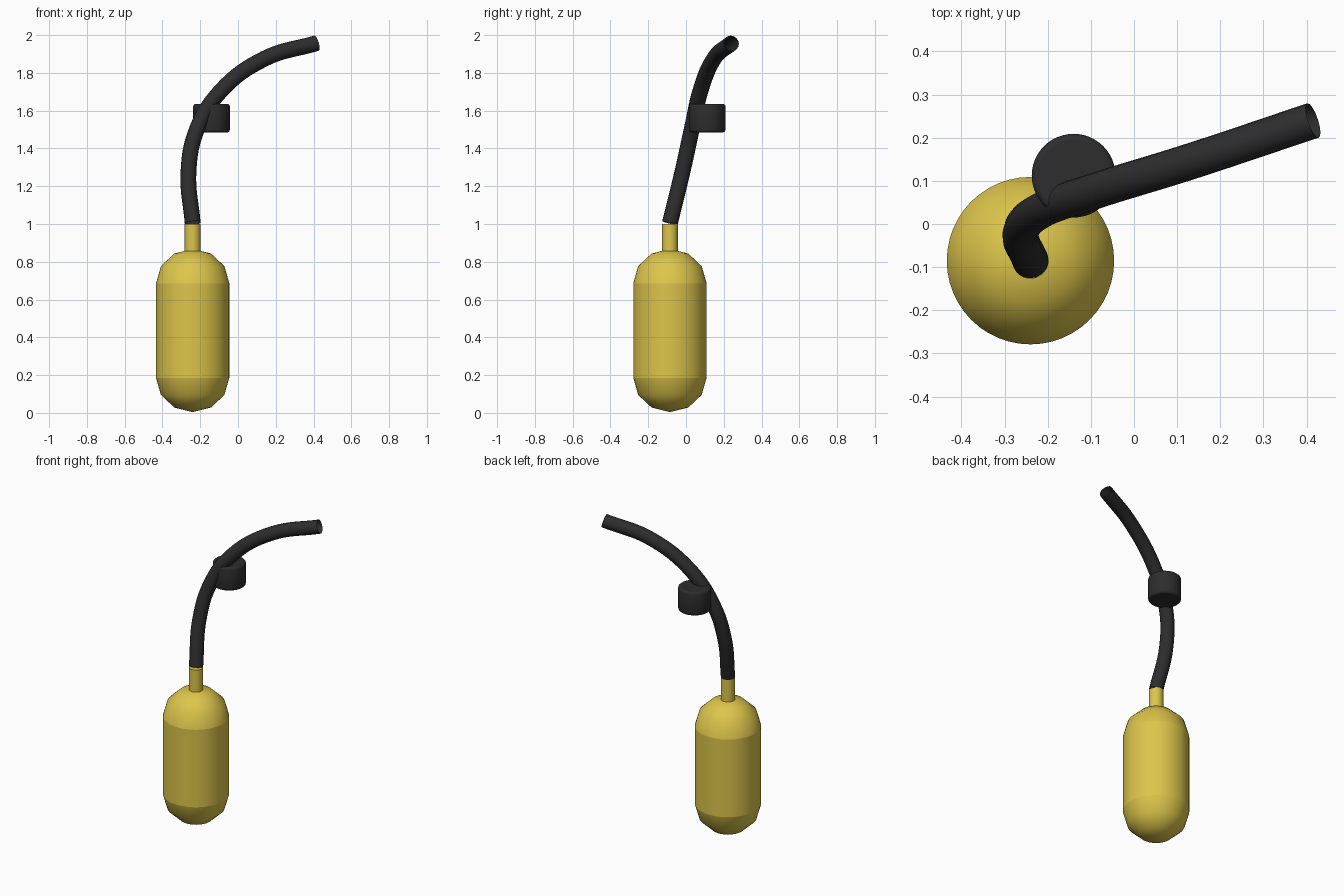
import bpy, bmesh, math

if "Cube" in bpy.data.objects:
    bpy.data.objects.remove(bpy.data.objects["Cube"])


def material(name, rgb):
    m = bpy.data.materials.new(name)
    m.use_nodes = True
    m.diffuse_color = (*rgb, 1)
    bsdf = m.node_tree.nodes["Principled BSDF"]
    bsdf.inputs["Base Color"].default_value = (*rgb, 1)
    bsdf.inputs["Roughness"].default_value = 0.6
    return m


yellow = material("yellow paint", (0.72, 0.56, 0.07))
black = material("black rubber", (0.026, 0.026, 0.026))


def lathe(name, profile, center, mat, creases=(), sides=48):
    """Spin a (radius, height) profile about a vertical axis."""
    bm = bmesh.new()
    verts = [bm.verts.new((r, 0, z)) for r, z in profile]
    edges = [bm.edges.new(pair) for pair in zip(verts, verts[1:])]
    bmesh.ops.spin(bm, geom=verts + edges, cent=(0, 0, 0), axis=(0, 0, 1),
                   angle=math.tau, steps=sides, use_merge=True)
    bmesh.ops.remove_doubles(bm, verts=bm.verts, dist=0.0005)
    bmesh.ops.recalc_face_normals(bm, faces=bm.faces)
    for f in bm.faces:
        f.smooth = True
    # Sharp rings at the chosen heights
    for e in bm.edges:
        za, zb = (v.co.z for v in e.verts)
        if abs(za - zb) < 1e-4 and any(abs(za - c) < 1e-3 for c in creases):
            e.smooth = False
    mesh = bpy.data.meshes.new(name)
    bm.to_mesh(mesh)
    bm.free()
    mesh.materials.append(mat)
    obj = bpy.data.objects.new(name, mesh)
    obj.location = (*center, 0)
    bpy.context.collection.objects.link(obj)
    return obj


tank_center = (-0.24, -0.085)

# Tank with domed ends
R, low, high, dome = 0.194, 0.186, 0.686, 0.182
angles = [math.radians(a) for a in (90, 60, 30, 0)]
bottom = [(R * math.cos(a), low - dome * math.sin(a)) for a in angles]
top = [(r, low + high - z) for r, z in reversed(bottom)]
lathe("tank", bottom + top, tank_center, yellow, (low, high))

# Neck pipe
lathe("neck", [(0, 0.85), (0.042, 0.85), (0.042, 1.0), (0, 1.0)],
      tank_center, yellow, (0.85, 1.0), 32)

# Regulator: short cylinder with softened rims
r, z0, z1, b = 0.097, 1.485, 1.636, 0.014
rim = [(r - b * (1 - math.sin(t)), z0 + b * (1 - math.cos(t)))
       for t in (0, math.pi / 6, math.pi / 3, math.pi / 2)]
half = [(0, z0)] + rim
lathe("regulator", half + [(p, z0 + z1 - q) for p, q in reversed(half)],
      (-0.14, 0.112), black, (z0, z1))

# Hose swept along a curve
path = [(-0.24, -0.085, 1.005), (-0.262, -0.018, 1.28), (-0.218, 0.03, 1.5),
        (-0.095, 0.075, 1.7), (0.14, 0.148, 1.875), (0.415, 0.24, 1.957)]
curve = bpy.data.curves.new("hose", "CURVE")
curve.dimensions = "3D"
curve.bevel_depth = 0.042
curve.bevel_resolution = 6
curve.resolution_u = 8
spline = curve.splines.new("BEZIER")
spline.bezier_points.add(len(path) - 1)
for point, co in zip(spline.bezier_points, path):
    point.co = co
    point.handle_left_type = point.handle_right_type = "AUTO"
curve.materials.append(black)
hose = bpy.data.objects.new("hose", curve)
bpy.context.collection.objects.link(hose)
bpy.ops.object.select_all(action="DESELECT")
hose.select_set(True)
bpy.context.view_layer.objects.active = hose
bpy.ops.object.convert(target="MESH")
bpy.ops.object.shade_smooth()
